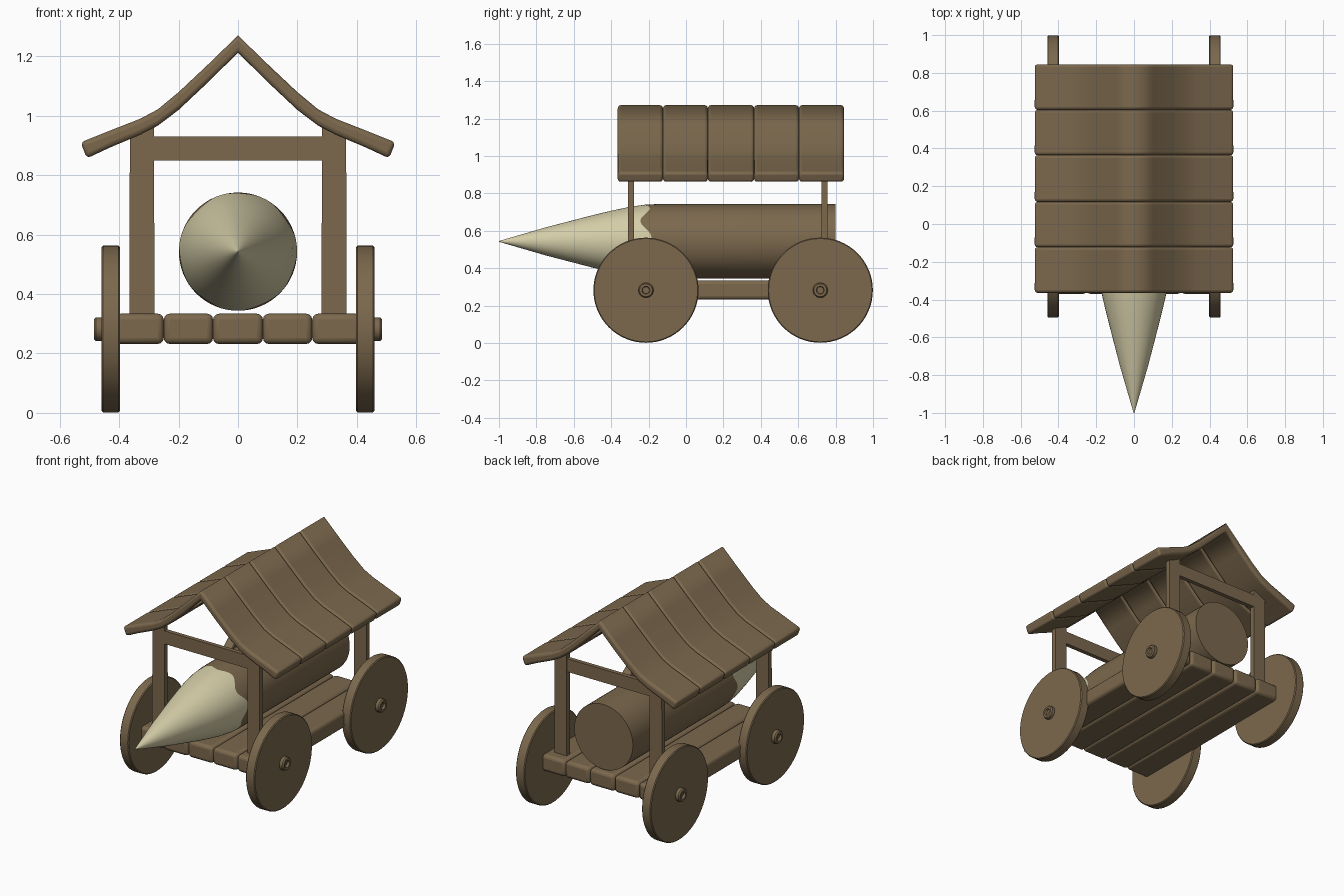
import bpy, bmesh, math

if "Cube" in bpy.data.objects:
    bpy.data.objects.remove(bpy.data.objects["Cube"])

def material(name, color):
    m = bpy.data.materials.new(name)
    m.diffuse_color = (*color, 1)
    m.use_nodes = True
    m.node_tree.nodes["Principled BSDF"].inputs["Base Color"].default_value = m.diffuse_color
    return m

BROWN = material("brown_wood", (0.2, 0.14, 0.075))
PALE = material("cut_wood", (0.66, 0.61, 0.39))

def make(name, verts, faces, mat=BROWN, bevel=0, segs=3, mirror=False, smooth=True):
    me = bpy.data.meshes.new(name)
    me.from_pydata(verts, [], faces)
    bm = bmesh.new()
    bm.from_mesh(me)
    bmesh.ops.recalc_face_normals(bm, faces=bm.faces)
    bm.to_mesh(me)
    bm.free()
    ob = bpy.data.objects.new(name, me)
    bpy.context.collection.objects.link(ob)
    me.materials.append(mat)
    if bevel:
        b = ob.modifiers.new("bevel", 'BEVEL')
        b.width, b.segments = bevel, segs
        b.limit_method, b.angle_limit = 'ANGLE', math.radians(45)
    if mirror:
        ob.modifiers.new("mirror", 'MIRROR')
    if smooth:
        bpy.ops.object.select_all(action='DESELECT')
        ob.select_set(True)
        bpy.context.view_layer.objects.active = ob
        bpy.ops.object.shade_smooth_by_angle(angle=math.radians(35))
    return ob

def loft(name, rings, caps=(True, True), **kw):
    """Skin equal-length closed rings; a cap closes an end."""
    n = len(rings[0])
    verts = [p for r in rings for p in r]
    faces = [(k*n + i, k*n + (i+1) % n, (k+1)*n + (i+1) % n, (k+1)*n + i)
             for k in range(len(rings) - 1) for i in range(n)]
    if caps[0]:
        faces.append(tuple(range(n)))
    if caps[1]:
        faces.append(tuple(range(len(verts) - n, len(verts))))
    return make(name, verts, faces, **kw)

def box(name, x, y, z, taper=0, **kw):
    def ring(zz, t):
        return [(x[0]+t, y[0], zz), (x[1]-t, y[0], zz), (x[1]-t, y[1], zz), (x[0]+t, y[1], zz)]
    return loft(name, [ring(z[0], 0), ring(z[1], taper)], **kw)

def circle(n):
    return [2*math.pi*i/n for i in range(n)]

# Floor planks, running front to back
edges = [-0.415, -0.25, -0.084, 0.084, 0.25, 0.415]
for i in range(5):
    box(f"floor_plank_{i+1}", (edges[i], edges[i+1]), (-0.37, 0.82), (0.232, 0.334), bevel=0.02)

# Posts and cross beams
for tag, yc in (("front", -0.295), ("back", 0.74)):
    box(f"{tag}_posts", (0.281, 0.366), (yc-0.016, yc+0.016), (0.32, 0.965),
        taper=0.002, mirror=True, smooth=False)
    box(f"{tag}_cross_beam", (-0.29, 0.29), (yc-0.013, yc+0.013), (0.85, 0.93), smooth=False)

# Roof planks, each a sagging half profile mirrored at the ridge
top = [(0, 1.271), (0.1, 1.174), (0.2, 1.08), (0.27, 1.022), (0.33, 0.99), (0.43, 0.951), (0.53, 0.911)]
under = [(0, 1.213), (0.1, 1.114), (0.2, 1.02), (0.27, 0.967), (0.33, 0.936), (0.43, 0.894), (0.509, 0.857)]
prof = top + under[::-1]
n = len(prof)
seams = [-0.365, -0.123, 0.117, 0.364, 0.604, 0.845]
for i in range(5):
    verts = [(x, y, z) for y in seams[i:i+2] for x, z in prof]
    faces = [(k, k+1, n+k+1, n+k) for k in range(n-1)]
    for o in (0, n):
        faces += [(o+k, o+k+1, o+n-2-k, o+n-1-k) for k in range(n//2 - 1)]
    make(f"roof_plank_{i+1}", verts, faces, bevel=0.015, mirror=True)

# Wheels and ringed hubs
def disc(name, yc, sections, **kw):
    loft(name, [[(x, yc + r*math.cos(a), 0.282 + r*math.sin(a)) for a in circle(64)]
                for x, r in sections], mirror=True, **kw)

for tag, yc in (("front", -0.214), ("back", 0.718)):
    disc(f"{tag}_wheels", yc, [(0.398, 0.276), (0.403, 0.281), (0.454, 0.281), (0.459, 0.276)])
    disc(f"{tag}_hubs", yc, [(0.44, 0.04), (0.478, 0.04), (0.485, 0.034), (0.485, 0.021),
                             (0.472, 0.018)])

# Battering log: bark body and pale sharpened tip share a wavy border
N = 64
def border(a):
    return -0.212 + 0.02*math.sin(7*a + 0.6) + 0.013*math.sin(4*a + 2)

def radius(y):
    pts = [(-1, 0.002), (-0.75, 0.075), (-0.5, 0.14), (-0.4, 0.164), (-0.3, 0.185), (-0.2, 0.199), (1, 0.199)]
    for (y0, r0), (y1, r1) in zip(pts, pts[1:]):
        if y <= y1:
            return r0 + (r1-r0)*(y-y0)/(y1-y0)

def log_ring(yfun):
    return [(radius(yfun(a))*math.cos(a), yfun(a), 0.543 + radius(yfun(a))*math.sin(a)) for a in circle(N)]

rim = log_ring(border)
loft("log_bark", [rim, log_ring(lambda a: -0.16), log_ring(lambda a: 0.8)], caps=(False, True))
loft("log_tip", [log_ring(lambda a, y=y: y) for y in (-1, -0.875, -0.75, -0.62, -0.5, -0.4, -0.3)] + [rim],
     caps=(True, False), mat=PALE)
